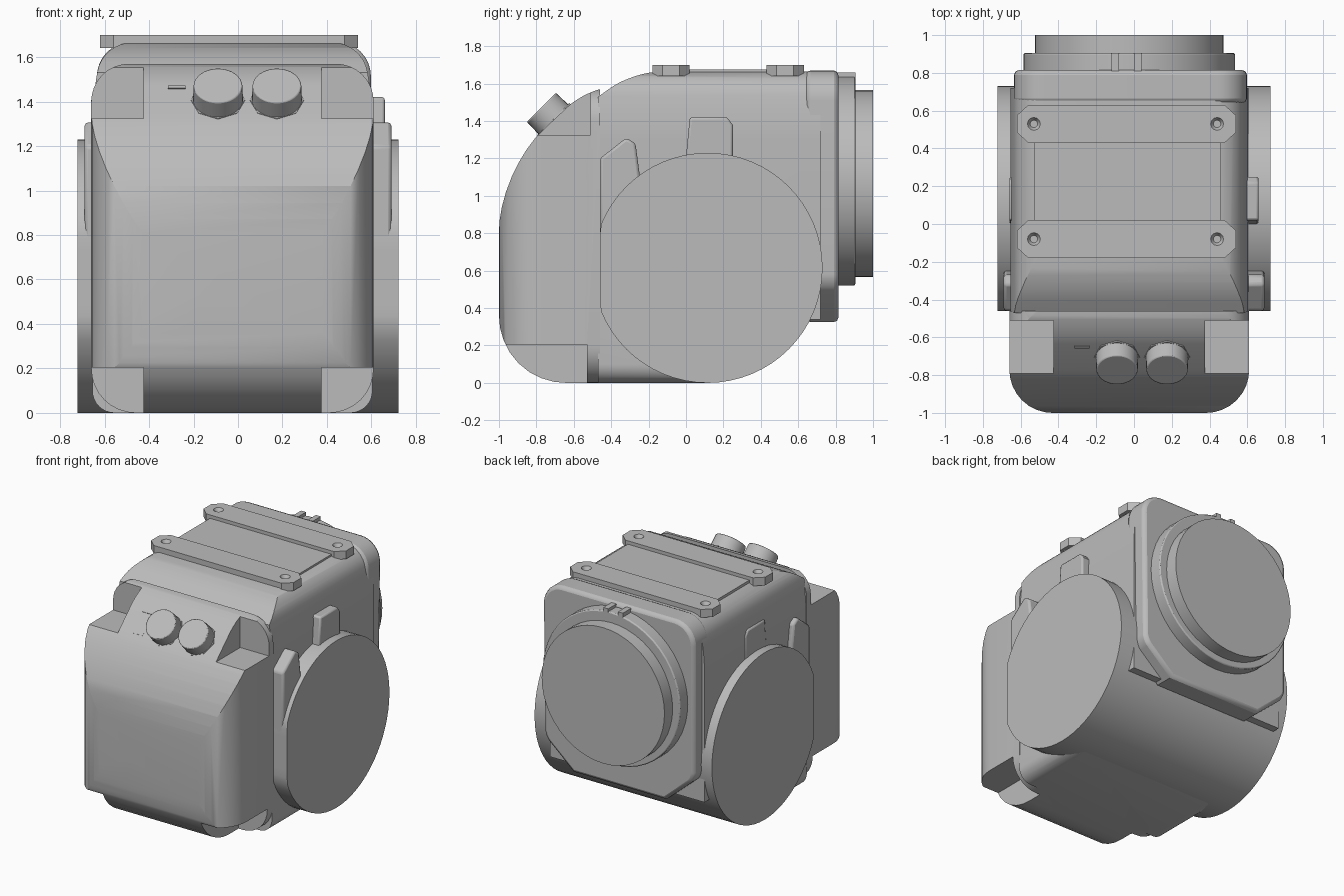
import bpy, math
from mathutils import Vector, Matrix

cube = bpy.data.objects.get("Cube")
if cube:
    bpy.data.objects.remove(cube, do_unlink=True)

grey = bpy.data.materials.new("casing grey")
grey.use_nodes = True
COLOUR = (0.5, 0.5, 0.5, 1)
grey.diffuse_color = COLOUR
grey.node_tree.nodes["Principled BSDF"].inputs["Base Color"].default_value = COLOUR
CX = -0.025  # casing centre line


def outline(corners, steps=8):
    """Closed 2D outline from (a, b, fillet length) corners."""
    pts, n = [], len(corners)
    for i, (a, b, r) in enumerate(corners):
        p = Vector((a, b))
        if not r:
            pts.append(p)
            continue
        before = Vector(corners[i - 1][:2]) - p
        after = Vector(corners[(i + 1) % n][:2]) - p
        s, e = p + before.normalized() * r, p + after.normalized() * r
        w = 0.72  # rational weight gives a near-circular fillet
        for k in range(steps + 1):
            t = k / steps
            c = ((1 - t) ** 2, 2 * w * t * (1 - t), t * t)
            pts.append((s * c[0] + p * c[1] + e * c[2]) / sum(c))
    return pts


def circle(a, b, r, n=48):
    return [Vector((a + r * math.cos(math.tau * k / n), b + r * math.sin(math.tau * k / n)))
            for k in range(n)]


def prism(name, pts, axis, lo, hi, bevel=0, scale=1.0):
    """Extrude a 2D outline along an axis; scale shrinks the far end."""
    place = {"x": lambda a, b, h: (h, a, b), "y": lambda a, b, h: (a, h, b),
             "z": lambda a, b, h: (a, b, h)}[axis]
    mid = sum(pts, Vector((0, 0))) / len(pts)
    far = [mid + (p - mid) * scale for p in pts]
    n = len(pts)
    verts = [place(p.x, p.y, lo) for p in pts] + [place(p.x, p.y, hi) for p in far]
    faces = [list(range(n))[::-1], list(range(n, 2 * n))]
    faces += [[i, (i + 1) % n, n + (i + 1) % n, n + i] for i in range(n)]
    mesh = bpy.data.meshes.new(name)
    mesh.from_pydata(verts, [], faces)
    if axis == "y":
        mesh.flip_normals()
    signed = sum(p.cross(pts[(i + 1) % n]) if hasattr(p, "cross") else 0 for i, p in enumerate(pts))
    if signed < 0:
        mesh.flip_normals()
    mesh.materials.append(grey)
    obj = bpy.data.objects.new(name, mesh)
    bpy.context.collection.objects.link(obj)
    if bevel:
        mod = obj.modifiers.new("edge", "BEVEL")
        mod.width, mod.segments, mod.limit_method = bevel, 2, "ANGLE"
        mod.angle_limit = math.radians(50)
    return obj


def box(name, x0, x1, y0, y1, z0, z1, bevel=0):
    return prism(name, outline([(x0, y0, 0), (x1, y0, 0), (x1, y1, 0), (x0, y1, 0)]),
                 "z", z0, z1, bevel)


def combine(obj, other, operation):
    mod = obj.modifiers.new("cut", "BOOLEAN")
    mod.object, mod.operation, mod.solver = other, operation, "EXACT"
    bpy.context.view_layer.objects.active = obj
    bpy.ops.object.modifier_apply(modifier=mod.name)
    bpy.data.objects.remove(other, do_unlink=True)


# Front shell: side, top and front outlines intersected
shell = prism("front_shell", outline([
    (-0.46, 0, 0), (-1, 0, 0.36), (-1, 1.13, 0.32), (-0.56, 1.545, 0.1), (-0.46, 1.57, 0)]),
    "x", -0.66, 0.61)
combine(shell, prism("cut", outline([
    (-0.66, -0.4, 0), (-0.66, -1, 0.23), (0.61, -1, 0.23), (0.61, -0.4, 0)]),
    "z", -0.1, 1.8), "INTERSECT")
combine(shell, prism("cut", outline([
    (-0.66, 0, 0.2), (0.61, 0, 0.2), (0.61, 1.57, 0.17), (-0.66, 1.57, 0.17)]),
    "y", -1.1, -0.3), "INTERSECT")
# Corner pockets, top and bottom
for side in (-1, 1):
    x0, x1 = sorted((CX + side * 0.4, CX + side * 0.8))
    combine(shell, box("cut", x0, x1, -1.2, -0.51, 1.325, 1.8), "DIFFERENCE")
    combine(shell, box("cut", x0, x1, -1.2, -0.53, -0.2, 0.205), "DIFFERENCE")

# Main housing
housing = prism("main_housing", outline([
    (-0.47, 0, 0), (0.1, 0, 0), (0.38, 0.07, 0.1), (0.66, 0.34, 0), (0.72, 0.34, 0),
    (0.72, 1.665, 0), (-0.28, 1.665, 0.15), (-0.47, 1.53, 0)]), "x", -0.655, 0.605)
combine(housing, prism("cut", outline([
    (-0.655, 0, 0.1), (0.605, 0, 0.1), (0.605, 1.4, 0.1), (0.56, 1.665, 0.13),
    (-0.61, 1.665, 0.13), (-0.655, 1.4, 0.1)]), "y", -0.8, 1), "INTERSECT")

# Cross barrel whose ends form the side discs, flattened at the front
disc = [Vector((max(p.x, -0.46), p.y)) for p in circle(0.115, 0.615, 0.615, 64)]
prism("side_barrel", disc, "x", -0.722, 0.722)
# Raised strip and lug beside each disc
for side, word in ((-1, "right"), (1, "left")):
    prism(word + "_side_strip", outline([
        (-0.46, 0.7, 0), (-0.2, 0.7, 0), (-0.25, 1.13, 0), (-0.27, 1.28, 0),
        (-0.32, 1.31, 0), (-0.46, 1.2, 0)]), "x", side * 0.5, side * 0.69, 0.015)
    prism(word + "_side_lug", outline([
        (-0.01, 1.1, 0), (0.25, 1.1, 0), (0.25, 1.38, 0), (0.22, 1.42, 0),
        (0.02, 1.42, 0)]), "x", side * 0.5, side * 0.66, 0.012)

# Rear flange and stepped round port
prism("rear_flange", outline([
    (-0.40, 0.325, 0), (0.35, 0.325, 0), (0.585, 0.53, 0.05), (0.6, 1.67, 0.16),
    (-0.635, 1.67, 0.16), (-0.635, 0.53, 0.05)]), "y", 0.64, 0.815, 0.025)
prism("rear_port_collar", circle(CX, 1.08, 0.56), "y", 0.78, 0.905, 0.008)
prism("rear_port_plug", circle(CX, 1.065, 0.5), "y", 0.88, 1.0)
for x in (-0.1, 0.02):
    box("collar_latch", x - 0.02, x + 0.02, 0.8, 0.905, 1.58, 1.66)

# Top plate and mounting rails with screw holes
box("top_plate", -0.53, 0.46, -0.1, 0.55, 1.6, 1.675)
for y, word in ((-0.08, "front"), (0.53, "rear")):
    rail = prism(word + "_mounting_rail", outline([
        (-0.62, y - 0.045, 0), (-0.56, y - 0.1, 0), (0.48, y - 0.1, 0), (0.54, y - 0.045, 0),
        (0.54, y + 0.045, 0), (0.48, y + 0.1, 0), (-0.56, y + 0.1, 0),
        (-0.62, y + 0.045, 0)]), "z", 1.64, 1.70)
    for x in (-0.53, 0.44):
        combine(rail, prism("cut", circle(x, y, 0.02, 12), "z", 1.675, 1.71, 0, 2.0), "DIFFERENCE")

# Sloped control panel, built flat and then tilted onto the shell
tilt = Matrix.Translation((0, -0.685, 1.385)) @ Matrix.Rotation(math.radians(45), 4, "X")
panel = [box("control_panel", -0.38, 0.335, -0.178, 0.178, -0.07, 0.0, 0.006)]
for x in (-0.09, 0.175):
    panel.append(prism("knob_base", circle(x, 0, 0.127, 8), "z", -0.01, 0.035, 0, 0.96))
    panel.append(prism("knob", circle(x, 0, 0.113, 32), "z", 0.02, 0.125, 0.006, 0.97))
for v in (-0.08, 0.08):
    panel.append(prism("small_button", circle(-0.275, v, 0.05, 6), "z", -0.01, 0.02, 0, 0.8))
    panel.append(box("button_ridge", -0.315, -0.235, v - 0.008, v + 0.008, 0.01, 0.035))
for obj in panel:
    obj.matrix_world = tilt

# Smooth curved surfaces, keep edges crisp
bpy.ops.object.select_all(action="DESELECT")
for obj in bpy.context.collection.objects:
    if obj.type == "MESH" and grey.name in obj.data.materials:
        obj.select_set(True)
        bpy.context.view_layer.objects.active = obj
bpy.ops.object.shade_smooth_by_angle(angle=math.radians(32))
